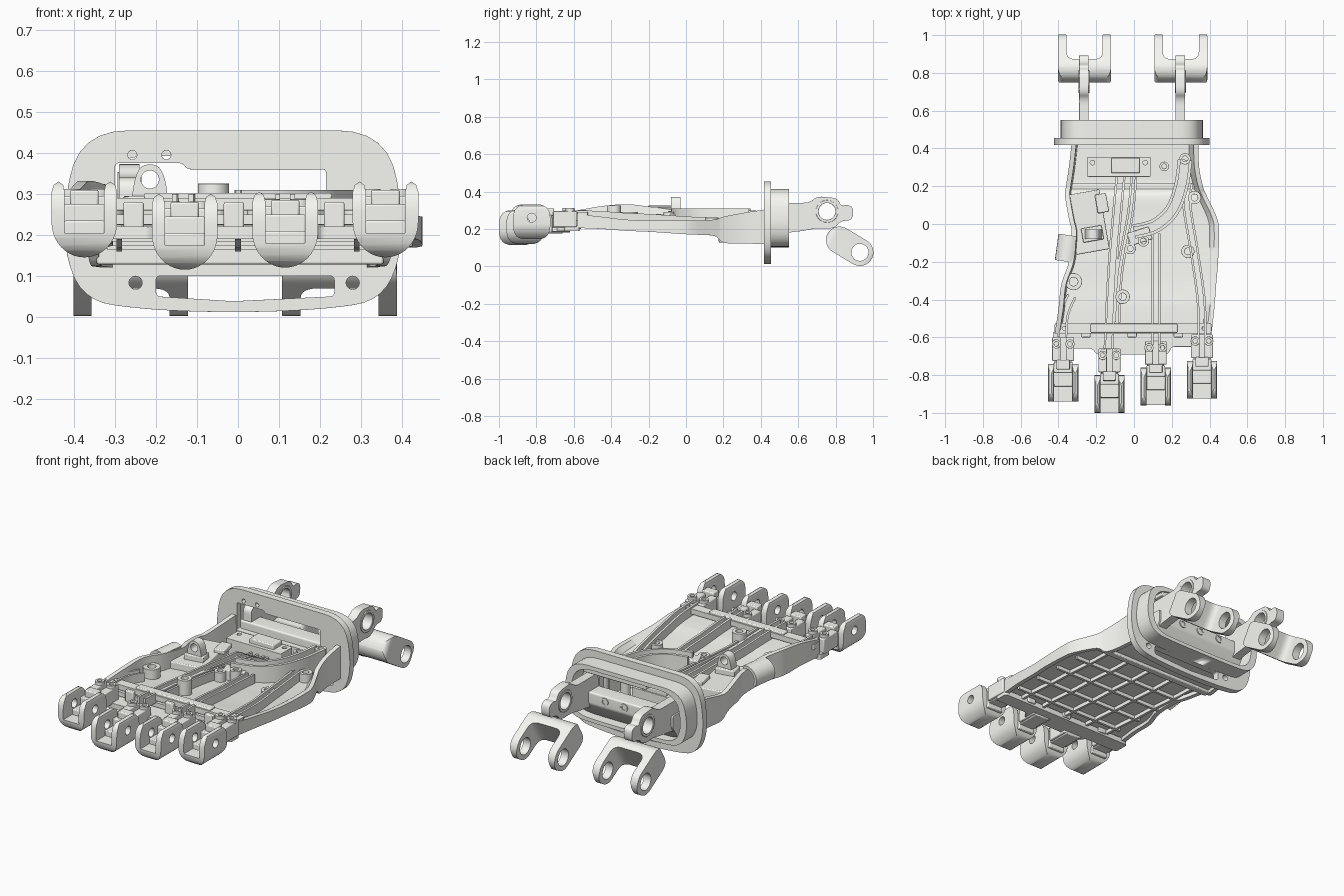
import bpy, bmesh
from math import sin, cos, pi, radians
from mathutils import Matrix, Vector

if "Cube" in bpy.data.objects:
    bpy.data.objects.remove(bpy.data.objects["Cube"])

AXES = {'X': Matrix(((0, 0, 1), (1, 0, 0), (0, 1, 0))),
        'Y': Matrix(((1, 0, 0), (0, 0, -1), (0, 1, 0))),
        'Z': Matrix.Identity(3)}
PALE = bpy.data.materials.new("pale_grey")
PALE.diffuse_color = (.93, .93, .89, 1)
PALE.use_nodes = True
PALE.node_tree.nodes["Principled BSDF"].inputs["Base Color"].default_value = PALE.diffuse_color


def finish(name, bm, bevel=0.0):
    bmesh.ops.remove_doubles(bm, verts=bm.verts, dist=1e-5)
    bmesh.ops.recalc_face_normals(bm, faces=bm.faces)
    me = bpy.data.meshes.new(name)
    bm.to_mesh(me)
    bm.free()
    me.materials.append(PALE)
    ob = bpy.data.objects.new(name, me)
    bpy.context.collection.objects.link(ob)
    if bevel:
        m = ob.modifiers.new("edge", 'BEVEL')
        m.width, m.segments, m.limit_method, m.angle_limit = bevel, 2, 'ANGLE', radians(50)
    return ob


def evaluated(ob):
    dg = bpy.context.evaluated_depsgraph_get()
    return bpy.data.meshes.new_from_object(ob.evaluated_get(dg))


def plate(name, loops, axis, lo, hi, bevel=0.0):
    """Filled 2D outline (further loops are holes) extruded along an axis."""
    cu = bpy.data.curves.new(name, 'CURVE')
    cu.dimensions, cu.fill_mode, cu.extrude = '2D', 'BOTH', (hi - lo) / 2
    for pts in loops:
        s = cu.splines.new('POLY')
        s.points.add(len(pts) - 1)
        for p, q in zip(s.points, pts):
            p.co = (q[0], q[1], 0, 1)
        s.use_cyclic_u = True
    tmp = bpy.data.objects.new("tmp", cu)
    bpy.context.collection.objects.link(tmp)
    bm = bmesh.new()
    bm.from_mesh(evaluated(tmp))
    bpy.data.objects.remove(tmp)
    bm.transform(AXES[axis].to_4x4())
    mid = Vector([(lo + hi) / 2 if a == axis else 0 for a in 'XYZ'])
    bmesh.ops.translate(bm, verts=bm.verts, vec=mid)
    return finish(name, bm, bevel)


def circle(x, y, r, n=28):
    return [(x + r * cos(2 * pi * i / n), y + r * sin(2 * pi * i / n)) for i in range(n)]


def rounded(pts, r, n=7):
    out = []
    for i, p in enumerate(pts):
        p, a, b = Vector(p), Vector(pts[i - 1]), Vector(pts[(i + 1) % len(pts)])
        s = p + (a - p).normalized() * min(r, (a - p).length * .48)
        e = p + (b - p).normalized() * min(r, (b - p).length * .48)
        for k in range(n):
            t = k / (n - 1)
            out.append(tuple(s * (1 - t) ** 2 + p * 2 * t * (1 - t) + e * t * t))
    return out


def rect(x0, x1, y0, y1, r=.01):
    return rounded([(x0, y0), (x1, y0), (x1, y1), (x0, y1)], r, 5)


def box(name, x0, x1, y0, y1, z0, z1, rot=0, bevel=.005):
    bm = bmesh.new()
    bmesh.ops.create_cube(bm, size=1)
    bm.transform(Matrix.Translation(((x0 + x1) / 2, (y0 + y1) / 2, (z0 + z1) / 2))
                 @ Matrix.Rotation(rot, 4, 'Z') @ Matrix.Diagonal((x1 - x0, y1 - y0, z1 - z0, 1)))
    return finish(name, bm, bevel)


def intersect(a, b, matrix):
    m = a.modifiers.new("cut", 'BOOLEAN')
    m.operation, m.solver, m.object = 'INTERSECT', 'EXACT', b
    bm = bmesh.new()
    bm.from_mesh(evaluated(a))
    name = a.name
    bpy.data.objects.remove(a)
    bpy.data.objects.remove(b)
    bm.transform(matrix)
    return finish(name, bm)


def smooth(pts, n=6):
    out = []
    for i in range(len(pts) - 1):
        q = [pts[max(i - 1, 0)], pts[i], pts[i + 1], pts[min(i + 2, len(pts) - 1)]]
        for k in range(n):
            t = k / n
            out.append(tuple(.5 * (2 * b + (c - a) * t + (2 * a - 5 * b + 4 * c - d) * t * t
                                   + (3 * b - a - 3 * c + d) * t ** 3) for a, b, c, d in zip(*q)))
    return out + [tuple(pts[-1])]


def loft(name, sections):
    bm = bmesh.new()
    rings = [[bm.verts.new(p) for p in s] for s in sections]
    n = len(rings[0])
    for a, b in zip(rings, rings[1:]):
        for i in range(n):
            bm.faces.new((a[i], a[(i + 1) % n], b[(i + 1) % n], b[i]))
    bm.faces.new(rings[0])
    bm.faces.new(rings[-1])
    return finish(name, bm)


# Palm tray: y, left x, right x, underside z, left rim z, right rim z
stations = smooth([(-.58, -.42, .41, .205, .30, .28), (-.45, -.40, .425, .20, .322, .265),
                   (-.32, -.385, .435, .19, .332, .25), (-.2, -.345, .445, .185, .32, .245),
                   (-.05, -.33, .45, .175, .30, .245), (.03, -.345, .44, .17, .295, .245),
                   (.15, -.365, .385, .163, .275, .25), (.2, -.36, .365, .127, .27, .265),
                   (.3, -.345, .345, .122, .285, .285), (.43, -.33, .34, .12, .305, .305)])


def under(y):
    for a, b in zip(stations, stations[1:]):
        if y <= b[0]:
            return a[3] + (b[3] - a[3]) * max(0, (y - a[0]) / (b[0] - a[0]))
    return stations[-1][3]


W = .025
loft("palm_tray", [[(l, y, b), (l, y, tl), (l + W, y, tl), (l + W * 1.3, y, b + .045),
                    (r - W * 2, y, b + .045), (r - W, y, tr), (r, y, tr), (r, y, b),
                    (r - W, y, b), (r - W, y, b + .02), (l + W, y, b + .02), (l + W, y, b)]
                   for y, l, r, b, tl, tr in stations])
box("underside_step", -.345, .355, .175, .215, .128, .18)


def rib(name, path, w, lo, hi, off=0, top=None):
    """Wall following a path, heights measured from the underside (or absolute top)."""
    pts = [Vector(p) for p in smooth(path)]
    secs = []
    for i, p in enumerate(pts):
        d = (pts[min(i + 1, len(pts) - 1)] - pts[max(i - 1, 0)]).normalized()
        n = Vector((-d.y, d.x))
        z0, z1 = under(p.y) + lo, top or under(p.y) + hi
        a, b = p + n * (off - w / 2), p + n * (off + w / 2)
        secs.append([(*a, z0), (*a, z1), (*b, z1), (*b, z0)])
    return loft(name, secs)


# Underside grid
for x in (-.29, -.15, 0, .15, .29):
    rib("underside_rib", [(x, -.57), (x, -.3), (x, 0), (x, .16)], .014, 0, .03)
for y in (-.5, -.34, -.18, -.02, .14):
    rib("underside_crossrib", [(-.32, y), (0, y), (.38, y)], .014, 0, .03)

# Tendon channels on the palm
channels = [([(-.07, .26), (-.09, .05), (-.115, -.25), (-.135, -.66)], .02),
            ([(0, .26), (-.02, .05), (-.075, -.25), (-.09, -.52)], .012),
            ([(.115, -.05), (.115, -.3), (.115, -.64)], .018),
            ([(.29, .22), (.28, .1), (.32, -.15), (.355, -.4), (.36, -.6)], .018),
            ([(-.33, -.38), (-.37, -.48), (-.38, -.6)], .02)]
for path, gap in channels:
    for s in (-1, 1):
        rib("tendon_channel", path, .012, .04, .095, s * gap)
guide = [(.27, .34), (.25, .2), (.2, .07), (.11, -.01), (0, -.04)]
for s in (-1, 1):
    rib("curved_guide", guide, .016, .04, 0, s * .03, .31)
rib("curved_guide_floor", guide, .06, .04, 0, 0, .25)

# Screw bosses
for x, y, r, z in [(.32, .14, .035, .26), (.285, -.145, .035, .26), (-.32, -.305, .045, .29),
                   (-.06, -.385, .038, .325), (.27, .345, .03, .30), (.16, .305, .025, .27),
                   (-.02, -.13, .03, .28), (.05, -.09, .03, .29)]:
    plate("screw_boss", [circle(x, y, r), circle(x, y, r * .5)], 'Z', under(y) + .04, z, .004)

# Blocks mounted on the palm
plate("rear_block", [rect(-.25, .09, .25, .355)] + [circle(x, .325, .012, 16) for x in (-.22, .06)],
      'Z', .165, .255, .005)
box("rear_block_step", -.12, .03, .27, .35, .25, .28)
R = radians(10)
box("side_panel", -.335, -.155, -.15, .17, .21, .265, R)
box("side_panel_step", -.2, -.14, .06, .16, .26, .285, R)
box("pivot_base", -.275, -.165, -.09, -.015, .26, .295, R)
plate("pivot_ring", [rounded([(-.262, .27), (-.168, .27), (-.178, .34), (-.195, .372),
                              (-.235, .372), (-.252, .34)], .025), circle(-.215, .335, .022)],
      'Y', -.08, -.03, .004)
box("guide_block", -.03, .09, -.1, -.03, .22, .28, .3)
arc = [(.065, a) for a in range(60, 211, 15)] + [(.048, a) for a in range(210, 59, -15)]
guard = plate("thumb_guard", [[(r * cos(radians(a)), r * sin(radians(a))) for r, a in arc]], 'Y', -.07, .07)
guard.matrix_world = Matrix.Translation((-.345, -.13, .26)) @ Matrix.Rotation(radians(-8), 4, 'Z')

# Knuckle cross bars
plate("knuckle_bar", [rect(-.42, .41, -.58, -.525)] +
      [circle(x, -.552, .01, 14) for x in (-.37, -.18, .06, .2, .37)], 'Z', .26, .29, .004)
box("knuckle_bar_raised", -.23, .23, -.575, -.53, .285, .302)
plate("knuckle_shelf", [rounded([(-.43, -.57), (-.43, -.66), (-.22, -.66), (-.2, -.69), (.18, -.69),
                                 (.2, -.65), (.41, -.65), (.41, -.57)], .015)], 'Z', .19, .22, .004)
for x in (-.255, -.01, .235):
    box("knuckle_post", x - .025, x + .025, -.6, -.56, .2, .28)

# Finger sockets
for fx, fy, fz in [(-.375, -.94, .33), (-.13, -1.0, .30), (.115, -.96, .305), (.36, -.925, .33)]:
    u = [(.08 * cos(a), -.1 + .085 * sin(a)) for a in [pi + pi * i / 20 for i in range(21)]]
    u += [(.08, -.025), (.075, -.008), (.063, 0), (.052, -.008), (.048, -.025), (.048, -.125),
          (-.048, -.125), (-.048, -.025), (-.052, -.008), (-.063, 0), (-.075, -.008), (-.08, -.025)]
    shell = plate("finger_socket", [u], 'Y', -.01, .22)
    side = plate("side", [rounded([(0, -.187), (.2, -.187), (.2, .002), (0, .002)], .075),
                          circle(.1, -.07, .024)], 'X', -.1, .1)
    intersect(shell, side, Matrix.Translation((fx, fy, fz)))
    box("socket_back", fx - .05, fx + .05, fy + .15, fy + .21, fz - .15, fz - .055)
    box("socket_ridge", fx - .035, fx + .035, fy + .17, fy + .22, fz - .06, fz - .02)
    box("socket_step", fx - .05, fx + .05, fy + .08, fy + .16, fz - .14, fz - .095)
    box("socket_neck", fx - .045, fx + .045, fy + .2, fy + .34, fz - .125, fz - .075)
    for s in (-1, 1):
        cx, cy = fx + s * .036, fy + .305
        box("neck_cheek", cx - .022, cx + .022, cy - .09, cy + .035, fz - .12, fz - .035)
        plate("neck_screw", [circle(cx, cy, .024), circle(cx, cy, .012)], 'Z', fz - .04, fz - .018, .003)

# Wrist flange and hollow collar
outline = [(-.392, .455), (.368, .455), (.41, .2), (.36, .04), (.2, .017), (-.012, .01),
           (-.224, .017), (-.384, .04), (-.434, .2)]
upper = rounded([(-.3, .22), (.215, .22), (.215, .36), (-.125, .36), (-.135, .375), (-.3, .375)], .01)
lower = rounded([(-.2, .1), (-.2, .05), (-.012, .038), (.235, .05), (.235, .1)], .012)
holes = [circle(-.25, .083, .016), circle(.28, .083, .016), circle(-.258, .395, .011), circle(-.175, .395, .011)]
plate("wrist_flange", [rounded(outline, .125), upper, lower] + holes, 'Y', .418, .455, .006)


def scaled(k, j, low):
    return rounded([(-.012 + (x + .012) * k, max(low, .25 + (z - .2325) * j)) for x, z in outline], .11)


plate("wrist_collar", [scaled(.915, .74, .1), scaled(.82, .64, .12)], 'Y', .45, .55, .012)
box("collar_top_bar", -.13, .26, .47, .54, .365, .40)
block = [(.45, .115), (.49, .115), (.545, .2), (.545, .265), (.45, .265)]
plate("collar_block", [rounded(block, .01)], 'X', -.3, .28, .004)
for x in (-.13, 0, .12):
    plate("collar_socket", [circle(x, .235, .022), circle(x, .235, .013)], 'Y', .53, .55, .003)

# Rear hinge lugs and forked links
lug = [(.46, .15), (.54, .18), (.63, .19), (.7, .205), (.79, .2), (.83, .245), (.89, .245), (.895, .315),
       (.86, .33), (.83, .32), (.81, .365), (.7, .375), (.66, .34), (.46, .34)]
for x in (-.265, .245):
    plate("hinge_lug", [rounded(lug, .035), circle(.754, .294, .05)], 'X', x - .025, x + .025, .005)
    plate("hinge_bush", [circle(.754, .294, .06), circle(.754, .294, .045)], 'X', x - .029, x + .029, .003)
    fork = [(-.14, -.03), (.14, -.03), (.14, .25), (.095, .25), (.095, .06), (-.095, .06), (-.095, .25), (-.14, .25)]
    body = plate("fork_link", [rounded(fork, .045)], 'Z', -.09, .09)
    half = [-pi / 2 + pi * i / 16 for i in range(17)]
    side = [(c + f * .0725 * cos(a), f * .0725 * sin(a)) for c, f in ((.17, 1), (.043, -1)) for a in half]
    side = plate("side", [side, circle(.17, 0, .046)], 'X', -.2, .2)
    intersect(body, side, Matrix.Translation((x + .003, .784, .1625)) @ Matrix.Rotation(radians(-31), 4, 'X'))

# Smooth round surfaces, keep edges crisp
for ob in bpy.context.collection.objects:
    ob.select_set(True)
    bpy.context.view_layer.objects.active = ob
bpy.ops.object.shade_smooth_by_angle(angle=radians(35))
